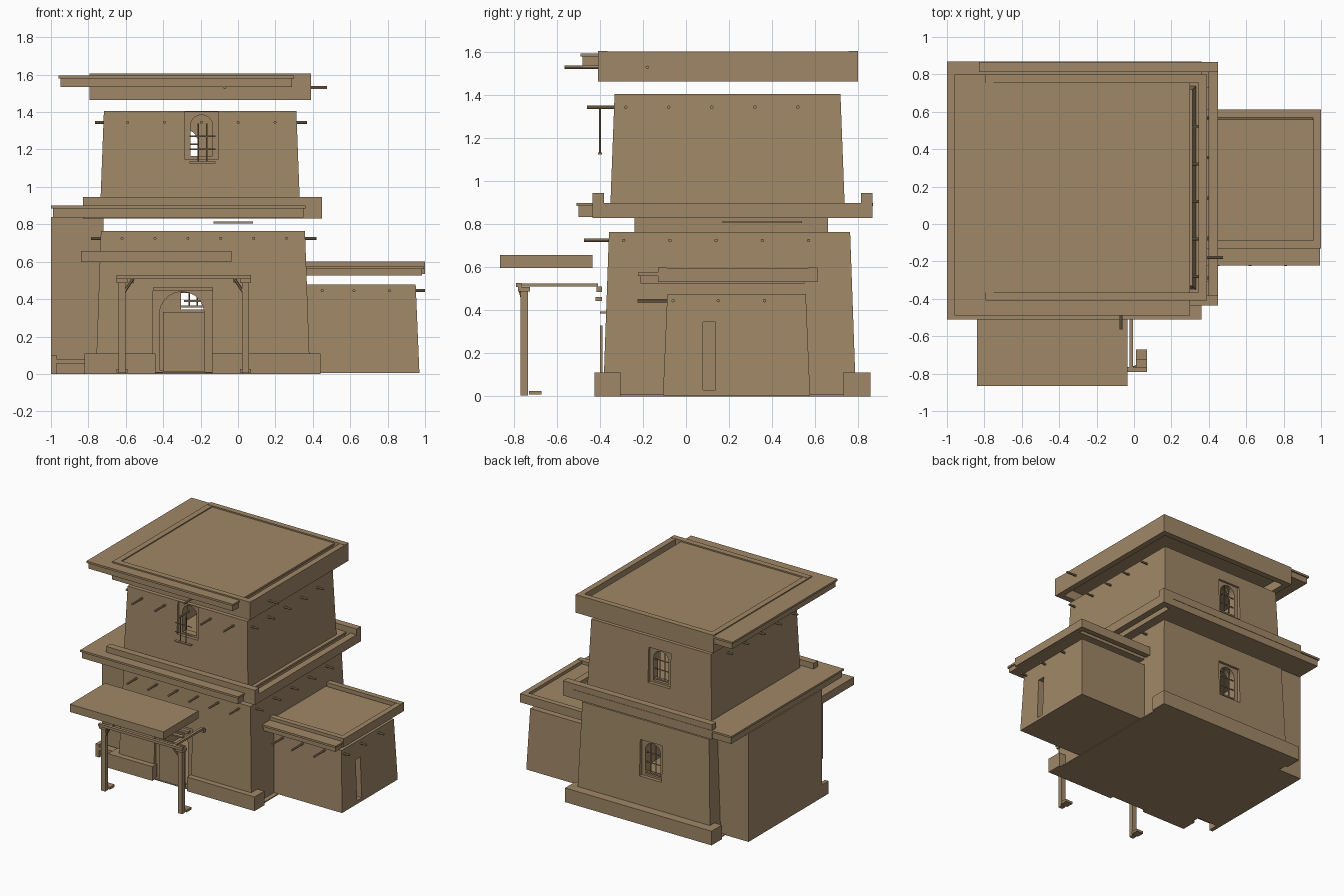
import bpy
import bmesh
from math import cos, sin, pi
from mathutils import Vector

default_cube = bpy.data.objects.get("Cube")
if default_cube:
    bpy.data.objects.remove(default_cube, do_unlink=True)

clay = bpy.data.materials.new("tan_clay")
clay.use_nodes = True
clay.diffuse_color = (.35, .245, .135, 1)
shader = next(n for n in clay.node_tree.nodes if n.type == "BSDF_PRINCIPLED")
shader.inputs["Base Color"].default_value = clay.diffuse_color
shader.inputs["Roughness"].default_value = .9


def finish(name, bm):
    """Turn a bmesh into a named clay object."""
    bmesh.ops.recalc_face_normals(bm, faces=bm.faces[:])
    mesh = bpy.data.meshes.new(name)
    bm.to_mesh(mesh)
    bm.free()
    mesh.materials.append(clay)
    obj = bpy.data.objects.new(name, mesh)
    bpy.context.collection.objects.link(obj)
    return obj


def box(name, xs, ys, zs, taper=0, inset=0):
    """Box from ranges; the top draws in by taper, all sides by inset."""
    bm = bmesh.new()
    bmesh.ops.create_cube(bm, size=1)
    for v in bm.verts:
        pull = inset + (taper if v.co.z > 0 else 0)
        top = v.co.z > 0
        v.co = Vector((xs[1] - pull if v.co.x > 0 else xs[0] + pull,
                       ys[1] - pull if v.co.y > 0 else ys[0] + pull,
                       zs[1] if top else zs[0]))
    return finish(name, bm)


def arch(name, xs, ys, zs, segments=10):
    """Round-topped block running along y."""
    radius = (xs[1] - xs[0]) / 2
    middle = (xs[0] + xs[1]) / 2
    points = [(xs[0], zs[0]), (xs[1], zs[0])]
    for i in range(segments + 1):
        a = pi * i / segments
        points.append((middle + radius * cos(a), zs[1] - radius + radius * sin(a)))
    bm = bmesh.new()
    face = bm.faces.new([bm.verts.new((x, ys[0], z)) for x, z in points])
    side = bmesh.ops.extrude_face_region(bm, geom=[face])["geom"]
    moved = [g for g in side if isinstance(g, bmesh.types.BMVert)]
    bmesh.ops.translate(bm, verts=moved, vec=(0, ys[1] - ys[0], 0))
    return finish(name, bm)


def rod(name, start, end, radius=.008, sides=8):
    """Straight round pole between two points."""
    start, end = Vector(start), Vector(end)
    axis = end - start
    bm = bmesh.new()
    bmesh.ops.create_cone(bm, cap_ends=True, segments=sides, radius1=radius,
                          radius2=radius, depth=axis.length)
    bmesh.ops.rotate(bm, verts=bm.verts, matrix=axis.to_track_quat("Z", "Y").to_matrix())
    bmesh.ops.translate(bm, verts=bm.verts, vec=(start + end) / 2)
    return finish(name, bm)


def carve(target, *cutters):
    """Cut shapes out of a wall and discard the cutters."""
    bpy.context.view_layer.objects.active = target
    for cutter in cutters:
        cutter.hide_render = True
        mod = target.modifiers.new("cut", "BOOLEAN")
        mod.operation, mod.solver, mod.object = "DIFFERENCE", "EXACT", cutter
        bpy.ops.object.modifier_apply(modifier=mod.name)
        bpy.data.objects.remove(cutter, do_unlink=True)


def stepped_slab(name, xs, ys, bottom, top):
    """Roof slab with a slightly wider lip."""
    lip = top - .015
    box(name + "_body", xs, ys, (bottom, lip), inset=.01)
    box(name + "_lip", xs, ys, (lip, top))


def parapet(name, xs, ys, zs, side_top, left=True, thick=.045):
    """Low walls around a roof."""
    inner = (ys[0] + thick, ys[1] - thick)
    box(name + "_front", xs, (ys[0], inner[0]), zs)
    box(name + "_back", xs, (inner[1], ys[1]), zs)
    box(name + "_right", (xs[1] - thick, xs[1]), inner, (zs[0], side_top))
    if left:
        box(name + "_left", (xs[0], xs[0] + thick), inner, (zs[0], side_top))


def window_cutters(xs, wall, zs, outward):
    """Shallow square recess and an arched through opening."""
    recess = sorted((wall + outward * .1, wall - outward * .025))
    depth = sorted((wall + outward * .1, wall - outward * .2))
    hole = (xs[0] + .03, xs[1] - .03)
    return (box("recess_cutter", xs, recess, zs),
            arch("arch_cutter", hole, depth, (zs[0] + .015, zs[1] - .015)))


def window_bars(name, xs, y, zs):
    """Thin lattice with a sill."""
    width, height = xs[1] - xs[0], zs[1] - zs[0]
    for i in (1, 2):
        x = xs[0] + width * i / 3
        rod(f"{name}_upright_{i}", (x, y, zs[0]), (x, y, zs[1]), .004)
        z = zs[0] + height * i / 3
        rod(f"{name}_crossbar_{i}", (xs[0], y, z), (xs[1], y, z), .004)
    box(name + "_sill", xs, (y - .01, y + .01), (zs[0] - .005, zs[0] + .005))


# Ground floor: hollow battered walls
ground_x, ground_y = (-.76, .385), (-.385, .79)
ground = box("ground_floor_walls", ground_x, ground_y, (.005, .765), taper=.027)
door_x = (-.455, -.135)
carve(ground,
      box("room_cutter", ground_x, ground_y, (.02, .9), taper=.03, inset=.09),
      box("door_recess_cutter", door_x, (-.5, -.355), (.01, .46)),
      arch("doorway_cutter", (-.42, -.18), (-.5, -.2), (.02, .44)),
      *window_cutters((-.335, -.145), .775, (.33, .61), 1))
window_bars("ground_back_window", (-.305, -.175), .74, (.36, .59))

# Upper floor
upper_x, upper_y = (-.737, .332), (-.352, .738)
upper = box("upper_floor_walls", upper_x, upper_y, (.88, 1.405), taper=.02)
carve(upper,
      box("room_cutter", upper_x, upper_y, (.91, 1.5), taper=.02, inset=.08),
      *window_cutters((-.285, -.105), -.34, (1.15, 1.4), -1),
      *window_cutters((-.375, -.185), .73, (1.05, 1.32), 1))
window_bars("upper_front_window", (-.26, -.12), -.4, (1.13, 1.34))
window_bars("upper_back_window", (-.345, -.215), .69, (1.08, 1.3))

# Main roofs, parapets and stair tower
stepped_slab("upper_roof", (-.96, .3), (-.49, .8), 1.535, 1.595)
parapet("upper_parapet", (-.795, .39), (-.41, .8), (1.465, 1.605), 1.603)
stepped_slab("terrace", (-1, .36), (-.51, .87), .835, .9)
parapet("terrace_parapet", (-.83, .45), (-.435, .867), (.83, .945), .9, left=False, thick=.053)
box("side_tower", (-1, -.72), (-.24, .66), (0, .84))
box("ceiling_hatch", (-.13, .08), (.17, .54), (.805, .815))

# Plinth around the base
box("floor_plate", (-.8, .42), (-.4, .84), (0, .008))
for name, xs in (("left", (-.82, -.44)), ("right", (-.14, .44))):
    box(f"front_plinth_{name}", xs, (-.425, -.365), (0, .11))
box("back_plinth", (-.82, .44), (.77, .857), (0, .11))
for name, xs in (("left", (-.82, -.7)), ("right", (.3, .44))):
    box(f"front_corner_plinth_{name}", xs, (-.425, -.305), (0, .11))
    box(f"back_corner_plinth_{name}", xs, (.73, .857), (0, .11))
box("bench_seat", (-.97, -.8), (-.32, -.26), (.055, .08))
box("bench_end", (-1, -.97), (-.32, -.24), (0, .1))

# Door leaf and lintel
box("door_leaf", (-.4, -.18), (-.4, -.388), (.01, .33))
box("door_lintel", door_x, (-.42, -.39), (.443, .462))
box("door_latch_shelf", (-.29, -.2), (-.4, -.37), (.385, .395))

# Side annex
annex_x, annex_y = (.33, .97), (-.107, .577)
annex = box("annex_walls", annex_x, annex_y, (.005, .477), taper=.02)
carve(annex, box("annex_door_cutter", (.88, 1.1), (.08, .137), (.03, .345)))
stepped_slab("annex_roof", (.34, .995), (-.222, .56), .525, .575)
parapet("annex_parapet", (.34, 1), (-.13, .612), (.533, .6), .598, left=False, thick=.042)

# Porch awning, posts, beams and braces
box("porch_awning", (-.84, -.035), (-.865, -.435), (.597, .657))
box("porch_front_beam", (-.65, .07), (-.79, -.765), (.508, .528))
for name, x, inward in (("left", -.62, 1), ("right", .04, -1)):
    box(f"porch_post_{name}", (x - .018, x + .018), (-.77, -.735), (.005, .487))
    box(f"porch_cap_{name}", (x - .03, x + .03), (-.78, -.725), (.487, .508))
    box(f"porch_foot_{name}", (x - .03, x + .03), (-.73, -.672), (.008, .026))
    rod(f"porch_brace_{name}", (x, -.752, .42), (x + inward * .06, -.775, .51))
    beam = x + inward * .055
    box(f"porch_side_beam_{name}", (beam - .01, beam + .01), (-.77, -.41), (.51, .525))
    box(f"porch_wall_bracket_{name}", (beam - .01, beam + .01), (-.415, -.39), (.485, .51))


def beam_rows(name, z, front_xs, front_ys, side_ys, *side_ranges):
    """Rows of round beam ends sticking out of the walls."""
    for i, x in enumerate(front_xs):
        rod(f"{name}_front_beam_{i}", (x, front_ys[0], z), (x, front_ys[1], z))
    for k, (inner, outer) in enumerate(side_ranges):
        for i, y in enumerate(side_ys):
            rod(f"{name}_side_beam_{k}_{i}", (inner, y, z), (outer, y, z))


# Protruding roof beams and drain spouts
beam_rows("ground", .725, [-.62 + .176 * i for i in range(6)], (-.475, -.34),
          [-.29 + .215 * i for i in range(5)], (.34, .42), (-.72, -.785))
beam_rows("upper", 1.345, [-.59 + .197 * i for i in range(5)], (-.46, -.32),
          [-.28 + .2 * i for i in range(5)], (.29, .37), (-.7, -.765))
beam_rows("annex", .445, (.45, .62, .81), (-.225, -.08), (-.06, .15, .365), (.94, 1))
beam_rows("drain", 1.53, (-.07,), (-.565, -.4), (-.18,), (.38, .475))
